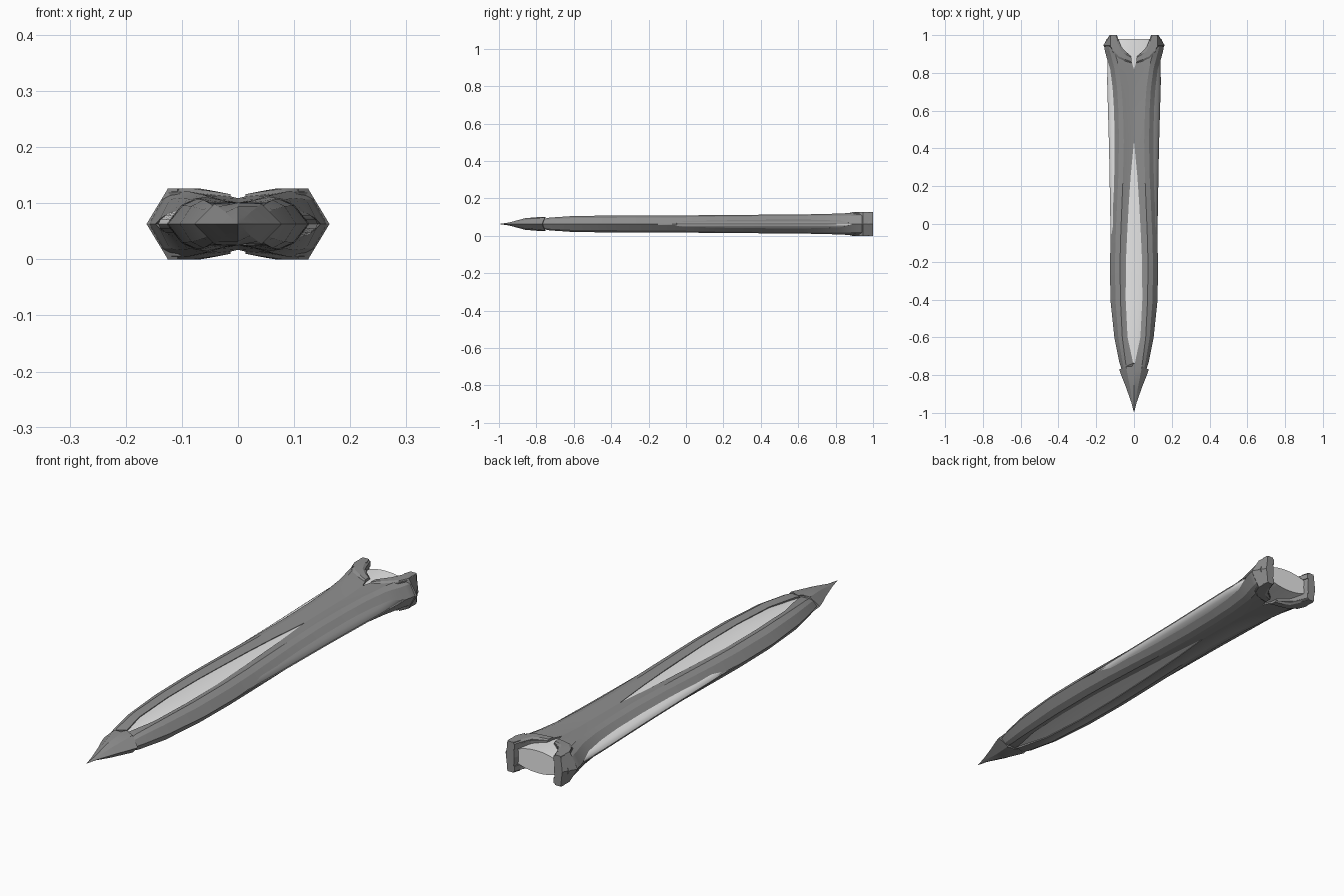
import bpy, bmesh, math

MID = 0.063  # height of the mid plane


def material(name, v):
    m = bpy.data.materials.new(name)
    m.diffuse_color = (v, v, v, 1)
    return m


DARK = material("mid grey casing", 0.27)
LIGHT = material("pale grey core", 0.86)


def loft(name, rings, mat, angle=25):
    """Skin a list of equal-length closed rings and cap both ends."""
    bm = bmesh.new()
    loops = [[bm.verts.new(p) for p in r] for r in rings]
    n = len(rings[0])
    for a, b in zip(loops, loops[1:]):
        for i in range(n):
            j = (i + 1) % n
            bm.faces.new((a[i], a[j], b[j], b[i]))
    bm.faces.new(loops[0])
    bm.faces.new(loops[-1])
    bmesh.ops.recalc_face_normals(bm, faces=bm.faces)
    me = bpy.data.meshes.new(name)
    bm.to_mesh(me)
    bm.free()
    ob = bpy.data.objects.new(name, me)
    bpy.context.collection.objects.link(ob)
    me.materials.append(mat)
    ob.location.z = MID
    bpy.context.view_layer.objects.active = ob
    ob.select_set(True)
    bpy.ops.object.shade_smooth_by_angle(angle=math.radians(angle))
    ob.select_set(False)
    return ob


def mirrored(ob):
    m = ob.modifiers.new("mirror", 'MIRROR')
    m.use_axis = (True, False, True)
    m.merge_threshold = 0.0005


# Pale inner core: oval section, (y, half width, half height)
core = [(-0.76, 0.040, 0.022), (-0.6, 0.085, 0.033), (-0.4, 0.108, 0.036),
        (-0.2, 0.118, 0.036), (0.0, 0.125, 0.036), (0.4, 0.132, 0.036),
        (0.75, 0.142, 0.037), (0.9, 0.14, 0.044), (0.98, 0.115, 0.046)]
N = 28
core_ob = loft("inner_core", [[(w * math.cos(2 * math.pi * i / N), y, h * math.sin(2 * math.pi * i / N))
                               for i in range(N)] for y, w, h in core], LIGHT, 40)
# One flank on each side is grey: upper right and lower left
core_ob.data.materials.append(DARK)
for f in core_ob.data.polygons:
    c = f.center
    if abs(c.x) > 0.08 and c.x * c.z > 0 and c.y < 0.9:
        f.material_index = 1

# Grey casing, one quarter, mirrored left-right and top-bottom
# (y, outer x, outer z, crest x, crest z, inner lip x, inner lip z)
shell = [(-0.78, 0.062, 0.000, 0.036, 0.024, 0.000, 0.022),
         (-0.73, 0.078, 0.000, 0.045, 0.034, 0.006, 0.031),
         (-0.60, 0.104, 0.000, 0.062, 0.043, 0.034, 0.034),
         (-0.40, 0.125, 0.000, 0.072, 0.045, 0.044, 0.036),
         (-0.20, 0.127, 0.000, 0.074, 0.046, 0.043, 0.036),
         (-0.05, 0.123, 0.004, 0.070, 0.046, 0.036, 0.037),
         (0.10, 0.116, 0.012, 0.064, 0.047, 0.028, 0.038),
         (0.25, 0.108, 0.018, 0.058, 0.048, 0.018, 0.038),
         (0.44, 0.105, 0.021, 0.054, 0.050, 0.000, 0.038),
         (0.60, 0.107, 0.022, 0.058, 0.051, 0.000, 0.039),
         (0.72, 0.113, 0.022, 0.066, 0.053, 0.000, 0.040),
         (0.82, 0.126, 0.018, 0.080, 0.056, 0.000, 0.046),
         (0.86, 0.139, 0.009, 0.088, 0.058, 0.013, 0.049),
         (0.89, 0.147, 0.000, 0.096, 0.059, 0.016, 0.050),
         (0.915, 0.154, 0.000, 0.102, 0.059, 0.046, 0.052),
         (0.94, 0.158, 0.000, 0.110, 0.059, 0.068, 0.054),
         (0.98, 0.146, 0.000, 0.113, 0.059, 0.084, 0.056)]
rings = []
for y, xo, zo, xc, zc, xi, zi in shell:
    xm, zm = xo + (xc - xo) * 0.5, zo + (zc - zo) * 0.74   # rounded flank
    xr = xc + (xi - xc) * 0.55                             # inner bevel
    rings.append([(xo, y, zo), (xm, y, zm), (xc, y, zc),
                  (xr, y, zi + (zc - zi) * 0.3), (xi, y, zi), (xi if y < 0.92 else 0.09, y, 0)])
mirrored(loft("casing", rings, DARK, 22))

# Raised throat collar, swept along the forked mouth
# (outer-side point, inner-side point, height)
collar = [((0.013, 0.850), (0.015, 0.890), 0.053),
          ((0.045, 0.862), (0.036, 0.903), 0.058),
          ((0.085, 0.878), (0.062, 0.925), 0.063),
          ((0.108, 0.898), (0.080, 0.968), 0.063),
          ((0.124, 0.940), (0.090, 1.000), 0.063),
          ((0.126, 0.975), (0.124, 1.000), 0.063)]
rings = []
for (ax, ay), (bx, by), h in collar:
    rings.append([(ax + (bx - ax) * t, ay + (by - ay) * t, z) for t, z in
                  ((0, 0.035), (0, h - 0.006), (0.2, h), (0.8, h), (1, h - 0.006), (1, 0.035))])
mirrored(loft("throat_collar", rings, DARK, 20))

# Pointed side horns closing the mouth, hexagonal outside
outline = [(0.112, 0.895), (0.163, 0.945), (0.130, 1.000), (0.092, 1.000), (0.083, 0.970)]
top = [(0.108, 0.905), (0.125, 0.945), (0.122, 1.000), (0.096, 1.000), (0.086, 0.970)]
mirrored(loft("throat_horn", [[(x, y, 0) for x, y in outline],
                              [(x, y, 0.063) for x, y in top]], DARK, 20))

# Pointed end cap with a chevron upper edge and a central ridge
# (y at centre, y at side, half width, ridge height, shoulder x, shoulder height)
tip = [(-0.735, -0.770, 0.078, 0.038, 0.042, 0.036),
       (-0.775, -0.800, 0.068, 0.038, 0.036, 0.031),
       (-0.860, -0.860, 0.044, 0.031, 0.022, 0.021),
       (-0.945, -0.945, 0.014, 0.008, 0.007, 0.005),
       (-0.995, -0.995, 0.001, 0.001, 0.0005, 0.0006)]
rings = []
for yc, ys, w, h, sx, sh in tip:
    ym = yc + (ys - yc) * sx / w
    rings.append([(w, ys, 0), (sx, ym, sh), (0, yc, h), (-sx, ym, sh),
                  (-w, ys, 0), (-sx, ym, -sh), (0, yc, -h), (sx, ym, -sh)])
loft("end_cap", rings, DARK, 15)
